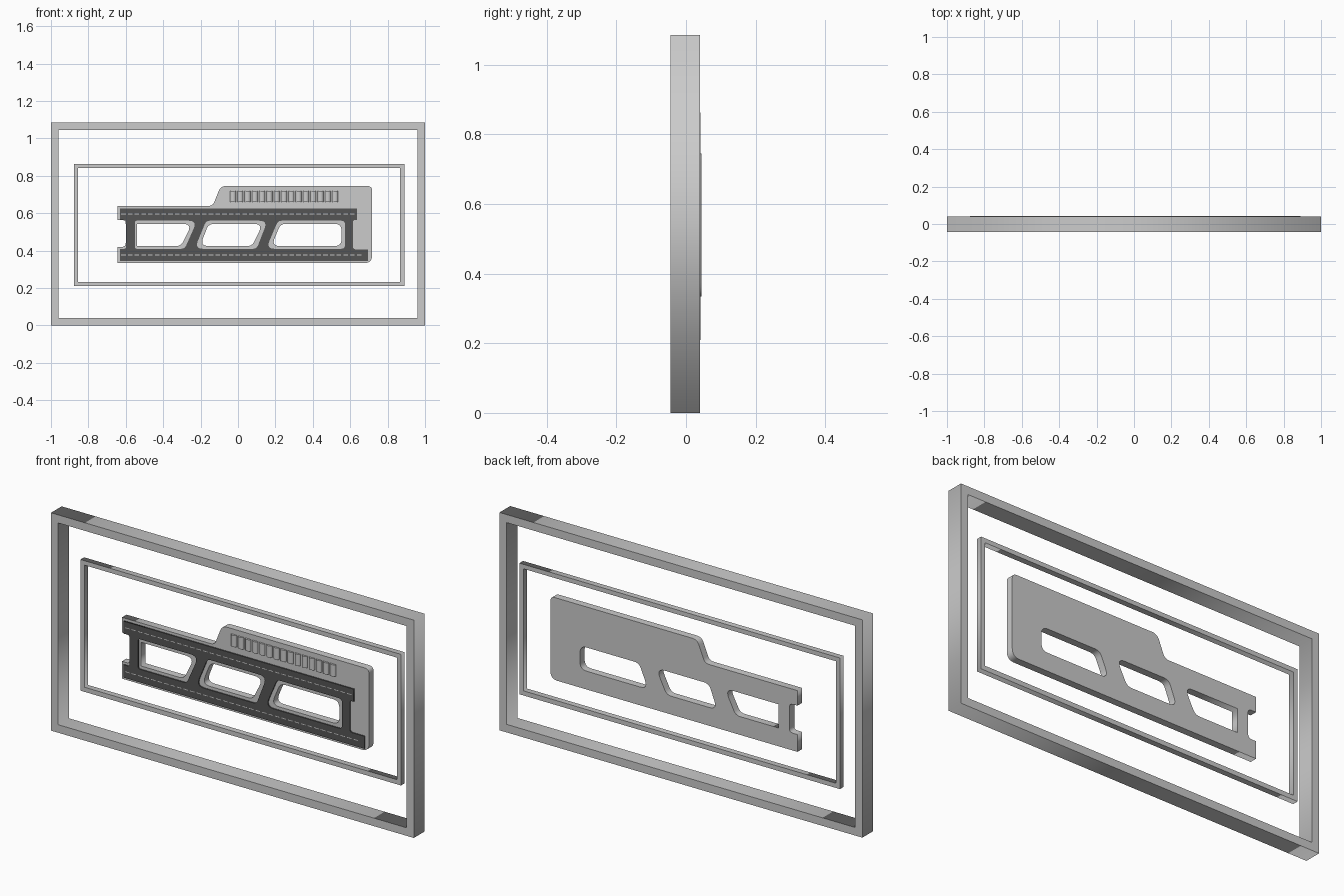
import bpy
from math import pi, tan, radians
from mathutils import Vector

if "Cube" in bpy.data.objects:
    bpy.data.objects.remove(bpy.data.objects["Cube"])


def material(name, c):
    m = bpy.data.materials.new(name)
    m.diffuse_color = (c, c, c, 1)
    m.use_nodes = True
    m.node_tree.nodes["Principled BSDF"].inputs["Base Color"].default_value = m.diffuse_color
    return m


def fillet(corners, segs=6):
    """Closed outline from (x, z, radius) corners, rounding each one."""
    out, n = [], len(corners)
    for i, (x, z, r) in enumerate(corners):
        p = Vector((x, z))
        if r == 0:
            out.append(p)
            continue
        a = Vector(corners[i - 1][:2]) - p
        b = Vector(corners[(i + 1) % n][:2]) - p
        d = min(r / tan(a.angle(b) / 2), a.length * .49, b.length * .49)
        s, e = p + a.normalized() * d, p + b.normalized() * d
        for k in range(segs + 1):
            t = k / segs
            out.append(s * (1 - t) ** 2 + p * 2 * t * (1 - t) + e * t * t)
    return out


def panel(name, loops, y0, y1, mat=None):
    """Flat panel in the xz plane; the first loop is the rim, the rest holes."""
    cu = bpy.data.curves.new(name, 'CURVE')
    cu.dimensions, cu.fill_mode = '2D', 'BOTH'
    cu.extrude = (y1 - y0) / 2
    for loop in loops:
        pts = fillet(loop)
        sp = cu.splines.new('POLY')
        sp.points.add(len(pts) - 1)
        for q, p in zip(sp.points, pts):
            q.co = (p.x, p.y, 0, 1)
        sp.use_cyclic_u = True
    ob = bpy.data.objects.new(name, cu)
    bpy.context.collection.objects.link(ob)
    ob.location.y = (y0 + y1) / 2
    ob.rotation_euler.x = pi / 2
    bpy.ops.object.select_all(action='DESELECT')
    ob.select_set(True)
    bpy.context.view_layer.objects.active = ob
    bpy.ops.object.convert(target='MESH')
    ob = bpy.context.object
    ob.name = name
    if mat:
        ob.data.materials.clear()
        ob.data.materials.append(mat)
    return ob


def rect(x0, x1, z0, z1):
    return [(x0, z0, 0), (x1, z0, 0), (x1, z1, 0), (x0, z1, 0)]


dark = material("asphalt", .09)
white = material("lane_paint", .8)

# Outer and inner rectangular frames
panel("outer_frame", [rect(-1, 1, 0, 1.085), rect(-.96, .96, .04, 1.045)], -.044, .04)
panel("inner_frame", [rect(-.878, .889, .21, .863), rect(-.856, .867, .233, .841)], .013, .042)

# Backing plate with rounded outline and three windows
plate = [(-.645, .334, 0), (.717, .334, .04), (.717, .745, .025), (-.093, .745, .04),
         (-.135, .639, .035), (-.645, .639, 0), (-.645, .564, 0), (-.6, .564, .025),
         (-.6, .42, .025), (-.645, .42, 0)]
windows = [
    [(-.54, .425, 0), (-.305, .425, .04), (-.245, .543, .03), (-.54, .543, 0)],
    [(-.203, .425, .03), (.075, .425, .04), (.134, .543, .03), (-.157, .543, .04)],
    [(.178, .425, .03), (.553, .425, .035), (.553, .543, .035), (.228, .543, .04)],
]
panel("backing_plate", [plate] + windows, .008, .044)

# Road network: two long roads joined by straight and slanted links
road = [(-.632, .345, 0), (.695, .345, 0), (.695, .407, 0), (.615, .407, .015),
        (.615, .564, .012), (.636, .564, 0), (.636, .626, 0), (-.632, .626, 0),
        (-.632, .564, 0), (-.598, .564, .015), (-.598, .409, .015), (-.632, .409, 0)]
blocks = [
    [(-.552, .41, .012), (-.285, .41, .03), (-.218, .56, .03), (-.552, .56, .012)],
    [(-.232, .41, .03), (.1, .41, .03), (.158, .56, .03), (-.17, .56, .03)],
    [(.15, .41, .03), (.572, .41, .02), (.572, .56, .02), (.214, .56, .03)],
]
panel("roads", [road] + blocks, .002, .009, dark)


# Dashed lane markings
def lane_dashes(name, x0, x1, z, pitch=.036):
    verts, faces = [], []
    for i in range(int((x1 - x0) / pitch)):
        a, k = x0 + i * pitch, len(verts)
        verts += [(a, .0015, z - .002), (a + .025, .0015, z - .002),
                  (a + .025, .0015, z + .002), (a, .0015, z + .002)]
        faces.append((k, k + 1, k + 2, k + 3))
    me = bpy.data.meshes.new(name)
    me.from_pydata(verts, [], faces)
    me.materials.append(white)
    bpy.context.collection.objects.link(bpy.data.objects.new(name, me))


lane_dashes("upper_lane_dashes", -.625, .635, .596)
lane_dashes("lower_lane_dashes", -.625, .69, .377)

# Row of rounded ribs above the upper road
for i in range(15):
    bpy.ops.mesh.primitive_cylinder_add(vertices=16, radius=.016, depth=.058,
                                        location=(-.027 + i * .039, .01, .69))
    rib = bpy.context.object
    rib.name = f"rib_{i + 1}"
    rib.scale.y = .8
    bpy.ops.object.shade_smooth_by_angle(angle=radians(35))
